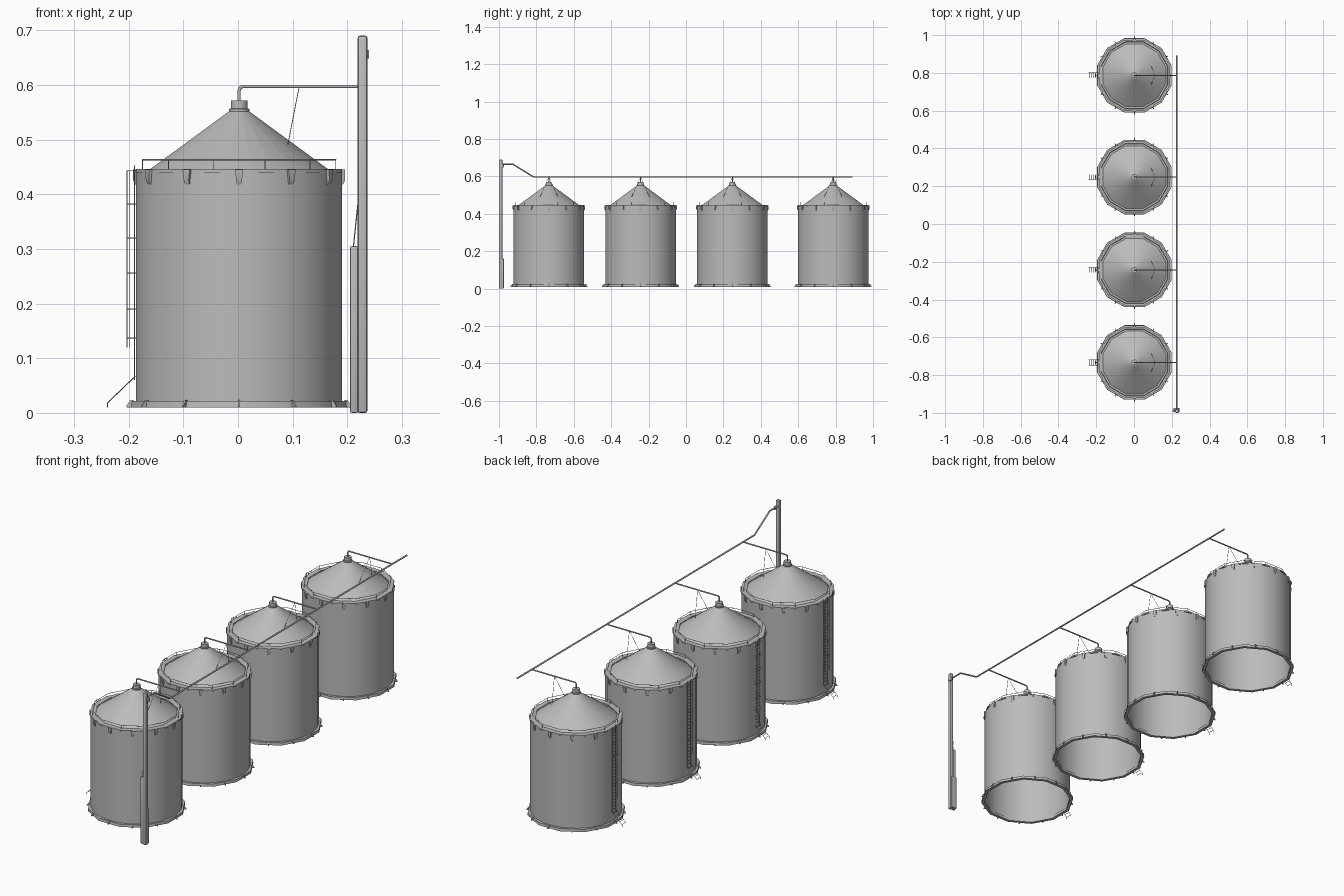
import bpy, bmesh
from math import sin, cos, pi, radians
from mathutils import Vector, Matrix

if "Cube" in bpy.data.objects:
    bpy.data.objects.remove(bpy.data.objects["Cube"])

SILO_X = 0.002
SILO_Y = (-0.733, -0.243, 0.248, 0.787)

steel = bpy.data.materials.new("dull_steel")
steel.diffuse_color = (.5, .5, .5, 1)
steel.use_nodes = True
steel.node_tree.nodes["Principled BSDF"].inputs["Base Color"].default_value = steel.diffuse_color


def finish(bm, name, angle=35):
    bmesh.ops.recalc_face_normals(bm, faces=bm.faces[:])
    me = bpy.data.meshes.new(name)
    bm.to_mesh(me)
    bm.free()
    me.materials.append(steel)
    for p in me.polygons:
        p.use_smooth = True
    me.set_sharp_from_angle(angle=radians(angle))
    return me


def place(me, name, x=0.0, y=0.0):
    ob = bpy.data.objects.new(name, me)
    ob.location = (x, y, 0)
    bpy.context.collection.objects.link(ob)
    return ob


def lathe(name, profile, n, closed=False):
    """Spin an (r, z) profile into n sides, with flats on the axes."""
    bm = bmesh.new()
    rings = []
    for r, z in profile:
        rings.append([bm.verts.new((r * cos(2 * pi * (i + .5) / n),
                                    r * sin(2 * pi * (i + .5) / n), z)) for i in range(n)])
    pairs = list(zip(rings, rings[1:]))
    if closed:
        pairs.append((rings[-1], rings[0]))
    for a, b in pairs:
        for i in range(n):
            j = (i + 1) % n
            bm.faces.new((a[i], a[j], b[j], b[i]))
    return finish(bm, name, 40)


def tubes(name, paths, sides=6):
    """Round bars along polylines; each path is (radius, points)."""
    bm = bmesh.new()
    for r, pts in paths:
        for a, b in zip(pts, pts[1:]):
            a, b = Vector(a), Vector(b)
            d = b - a
            m = Matrix.Translation((a + b) / 2) @ d.to_track_quat('Z', 'Y').to_matrix().to_4x4()
            bmesh.ops.create_cone(bm, cap_ends=True, segments=sides, radius1=r, radius2=r,
                                  depth=d.length + r * 0.5, matrix=m)
    return finish(bm, name, 65)


def radial_plates(name, outline, half_width, bottom_half, n=12):
    """Extruded (r, z) outlines repeated around the silo."""
    bm = bmesh.new()
    zs = [z for _, z in outline]
    lo, hi = min(zs), max(zs)
    for k in range(n):
        rot = Matrix.Rotation(2 * pi * k / n, 3, 'Z')
        sides = []
        for s in (-1, 1):
            row = []
            for r, z in outline:
                w = bottom_half + (half_width - bottom_half) * (z - lo) / (hi - lo)
                row.append(bm.verts.new(rot @ Vector((r, s * w, z))))
            sides.append(row)
        a, b = sides
        bm.faces.new(a)
        bm.faces.new(b[::-1])
        for i in range(len(a)):
            j = (i + 1) % len(a)
            bm.faces.new((a[i], b[i], b[j], a[j]))
    return finish(bm, name, 30)


def box(name, x0, x1, y0, y1, z0, z1, bevel=0.0):
    bm = bmesh.new()
    bmesh.ops.create_cube(bm, size=1)
    bmesh.ops.scale(bm, vec=(x1 - x0, y1 - y0, z1 - z0), verts=bm.verts)
    bmesh.ops.translate(bm, vec=((x0 + x1) / 2, (y0 + y1) / 2, (z0 + z1) / 2), verts=bm.verts)
    if bevel:
        bmesh.ops.bevel(bm, geom=bm.edges[:], offset=bevel, segments=2, profile=.5, affect='EDGES')
    return place(finish(bm, name), name)


parts = {}
# open-bottomed wall, roof cone and filler cap
parts["silo_wall"] = lathe("silo_wall", [(.19, .01), (.19, .443)], 24)
parts["silo_roof"] = lathe("silo_roof", [(.19, .427), (.018, .552)], 24)
parts["roof_cap"] = lathe("roof_cap", [(.018, .545), (.019, .547), (.019, .556), (.0155, .557),
                                       (.0155, .571), (.0001, .571)], 16)
# faceted foundation skirt and eave walkway
parts["base_ring"] = lathe("base_ring", [(.19, .01), (.204, .01), (.203, .022), (.19, .022)],
                           12, True)
parts["eave_walkway"] = lathe("eave_walkway", [(.172, .44), (.195, .44), (.195, .446),
                                               (.172, .446)], 12, True)
# brackets under the walkway and anchor wedges at the base
parts["eave_brackets"] = radial_plates("eave_brackets", [(.186, .418), (.19, .418), (.194, .426),
                                                         (.194, .445), (.186, .445)], .0075, .0045)
parts["base_anchors"] = radial_plates("base_anchors", [(.193, .01), (.206, .01), (.206, .013),
                                                       (.198, .024), (.193, .024)], .002, .002)

# walkway handrail with posts
ring = [(.183 * cos(pi * (i + .5) / 6), .183 * sin(pi * (i + .5) / 6)) for i in range(13)]
rail = [(.0012, [(x, y, .463) for x, y in ring])]
rail += [(.0008, [(x, y, .446), (x, y, .463)]) for x, y in ring[:12]]
parts["handrail"] = tubes("handrail", rail, 4)

# wall ladder with rungs and safety cage
ladder = [(.001, [(-.191, s * .013, .06), (-.191, s * .013, .452)]) for s in (-1, 1)]
ladder += [(.0008, [(-.191, -.013, .075 + .0145 * i), (-.191, .013, .075 + .0145 * i)])
           for i in range(26)]
for z in (.137, .19, .256, .32, .382, .443):
    ladder.append((.0007, [(-.188, -.015, z), (-.2, -.014, z), (-.205, -.006, z),
                           (-.205, .006, z), (-.2, .014, z), (-.188, .015, z)]))
for x, y in ((-.2, -.014), (-.205, -.006), (-.205, .006), (-.2, .014)):
    ladder.append((.0006, [(x, y, .12), (x, y, .443)]))
parts["caged_ladder"] = tubes("caged_ladder", ladder, 4)

# small stair at the ladder foot
stair = [(.001, [(-.19, s * .014, .067), (-.241, s * .014, .018), (-.241, s * .014, .01)])
         for s in (-1, 1)]
for i in range(5):
    x, z = -.197 - .0105 * i, .06 - .0101 * i
    stair.append((.0012, [(x, -.014, z), (x, .014, z)]))
parts["foot_stair"] = tubes("foot_stair", stair, 4)

# filling pipe from the main line, with stay wires to the roof
parts["filling_pipe"] = tubes("filling_pipe", [(.003, [(0, 0, .57), (0, 0, .59), (.002, 0, .595),
                                                       (.007, 0, .597), (.224, 0, .597)])], 8)
parts["pipe_stays"] = tubes("pipe_stays", [(.0008, [(.11, 0, .597), (.088, s * .05, .485)])
                                           for s in (-1, 1)], 4)

for n, y in enumerate(SILO_Y, 1):
    for name, me in parts.items():
        place(me, f"{name}_{n}", SILO_X, y)

# main distribution line running over the row
place(tubes("main_line", [(.0035, [(.226, .89, .597), (.226, -.815, .597), (.226, -.925, .665),
                                   (.226, -.988, .665)])], 8), "main_line")

# elevator tower: tall leg, short leg, motor and stay
box("elevator_leg", .219, .2365, -1.0, -.982, 0, .69, .004)
box("elevator_return_leg", .205, .2195, -.996, -.982, 0, .305, .003)
box("elevator_boot", .208, .234, -.984, -.974, .001, .16, .002)
box("elevator_motor", .232, .24, -.995, -.974, .648, .664, .002)
place(tubes("elevator_stay", [(.001, [(.211, -.989, .303), (.219, -.989, .38)])], 4), "elevator_stay")
